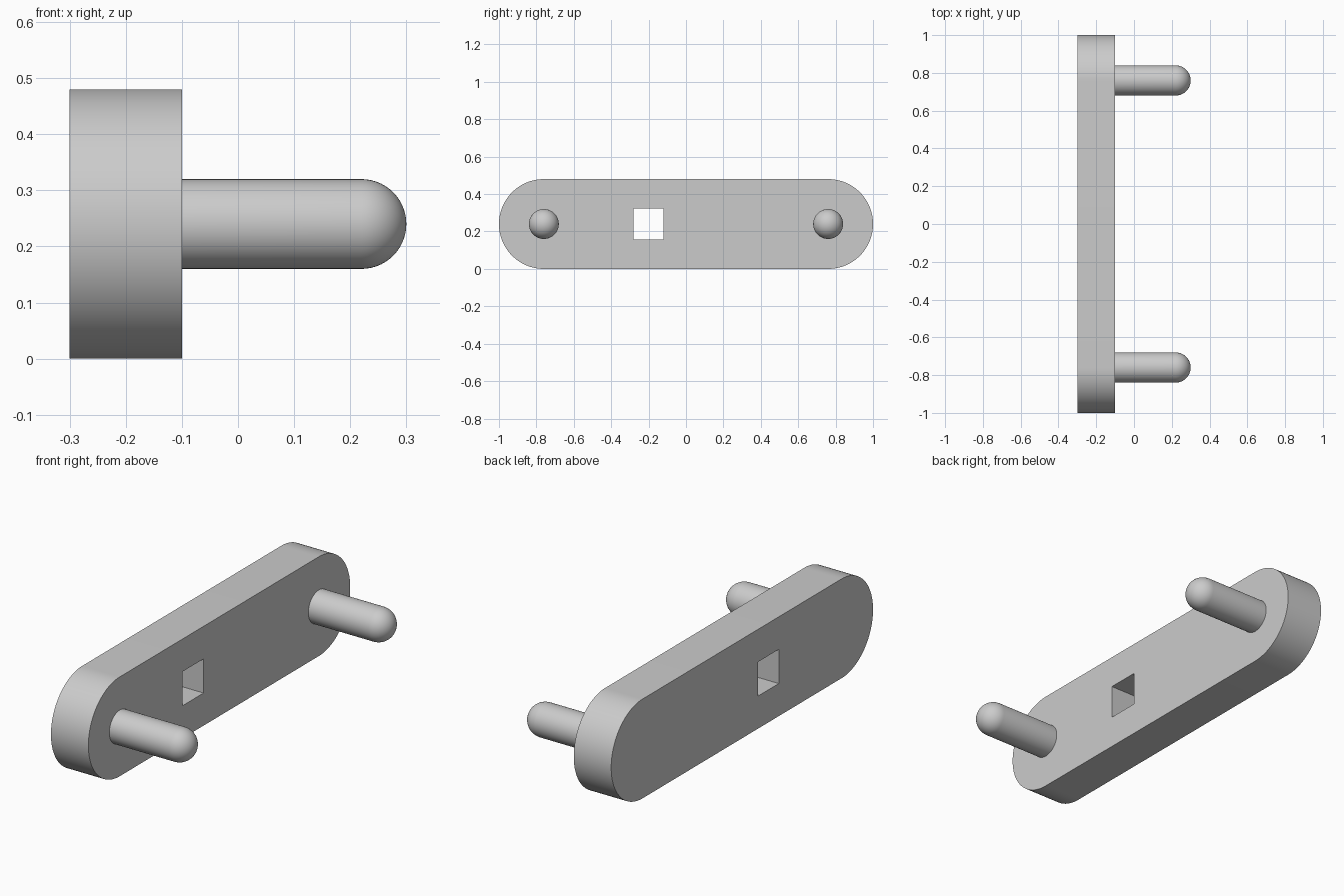
import bpy, bmesh
from math import sin, cos, pi, radians
from mathutils import Matrix

if "Cube" in bpy.data.objects:
    bpy.data.objects.remove(bpy.data.objects["Cube"])

MID_Z = 0.24      # height of the centre line
END_Y = 0.76      # centres of the rounded ends and pins


def finish(name, bm):
    bmesh.ops.recalc_face_normals(bm, faces=bm.faces)
    mesh = bpy.data.meshes.new(name)
    bm.to_mesh(mesh)
    bm.free()
    obj = bpy.data.objects.new(name, mesh)
    bpy.context.collection.objects.link(obj)
    return obj


def smooth(obj):
    bpy.ops.object.select_all(action='DESELECT')
    obj.select_set(True)
    bpy.context.view_layer.objects.active = obj
    bpy.ops.object.shade_smooth_by_angle(angle=radians(30))


# Backing plate: rounded-end outline extruded along x
bm = bmesh.new()
outline = []
for side in (1, -1):
    for i in range(49):
        a = -pi / 2 + pi * i / 48
        outline.append(bm.verts.new((-0.3, side * (END_Y + 0.24 * cos(a)),
                                     MID_Z + side * 0.24 * sin(a))))
face = bm.faces.new(outline)
ext = bmesh.ops.extrude_face_region(bm, geom=[face], use_keep_orig=True)
verts = [g for g in ext['geom'] if isinstance(g, bmesh.types.BMVert)]
bmesh.ops.translate(bm, verts=verts, vec=(0.2, 0, 0))
plate = finish("backing_plate", bm)

# Square through-hole, left of centre
bm = bmesh.new()
bmesh.ops.create_cube(bm, size=1, matrix=Matrix.Translation((-0.2, -0.2, MID_Z))
                      @ Matrix.Diagonal((0.6, 0.16, 0.165, 1)))
cutter = finish("hole_cutter", bm)
cutter.hide_render = True
cut = plate.modifiers.new("square_hole", 'BOOLEAN')
cut.operation = 'DIFFERENCE'
cut.solver = 'EXACT'
cut.object = cutter
bpy.context.view_layer.objects.active = plate
bpy.ops.object.modifier_apply(modifier=cut.name)
bpy.data.objects.remove(cutter)
smooth(plate)


# Round-tipped pins, lathed around x
def pin(name, y):
    profile = [(-0.11, 0), (-0.11, 0.08)]
    profile += [(0.22 + 0.08 * sin(a), 0.08 * cos(a))
                for a in (pi / 2 * i / 14 for i in range(15))]
    bm = bmesh.new()
    vs = [bm.verts.new((x, 0, r)) for x, r in profile]
    edges = [bm.edges.new(p) for p in zip(vs, vs[1:])]
    bmesh.ops.spin(bm, geom=vs + edges, cent=(0, 0, 0), axis=(1, 0, 0),
                   angle=2 * pi, steps=48, use_merge=True)
    bmesh.ops.remove_doubles(bm, verts=bm.verts, dist=1e-4)
    obj = finish(name, bm)
    obj.location = (0, y, MID_Z)
    smooth(obj)


pin("front_pin", -END_Y)
pin("back_pin", END_Y)
